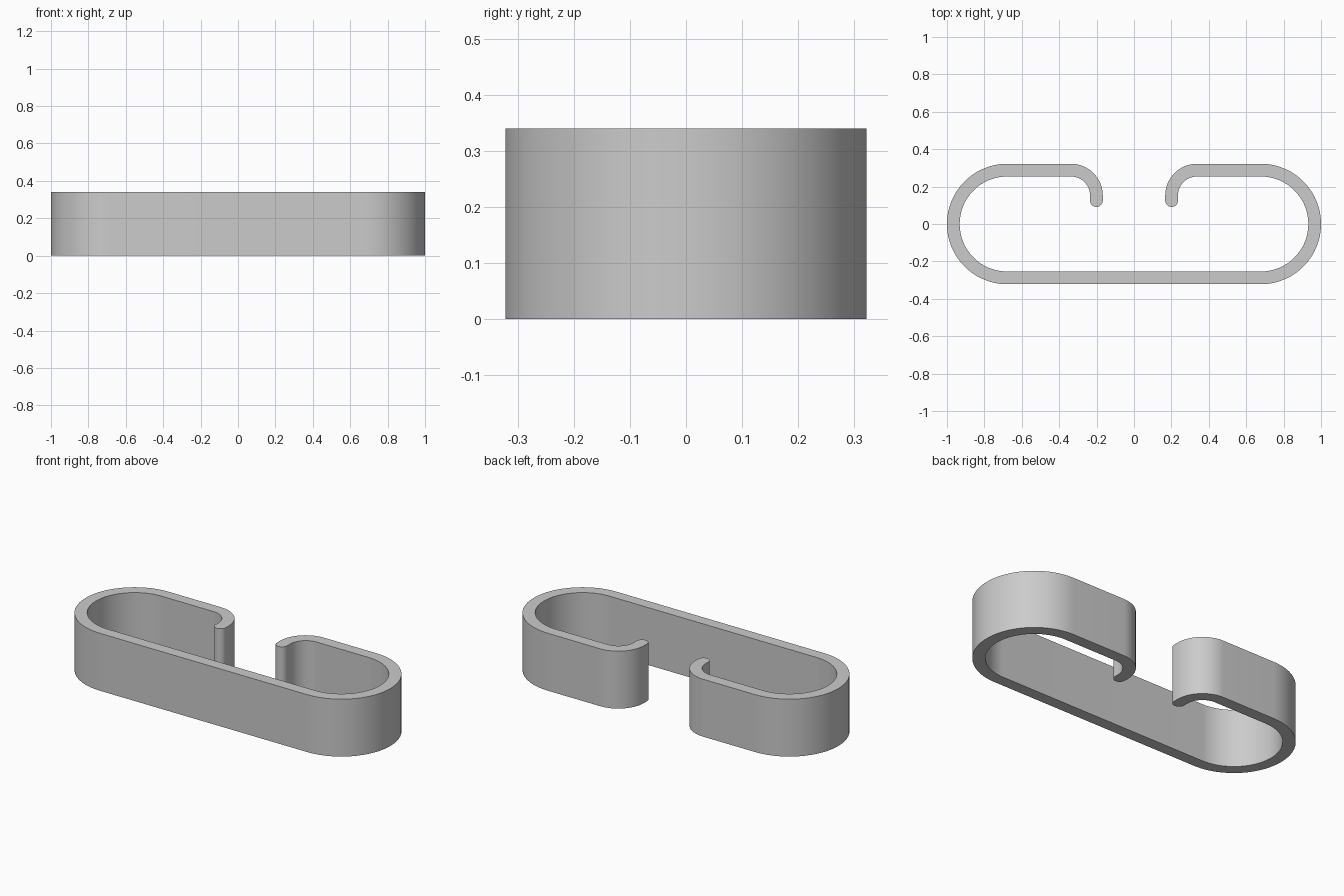
import bpy
import bmesh
from math import cos, sin, radians

cube = bpy.data.objects.get("Cube")
if cube:
    bpy.data.objects.remove(cube, do_unlink=True)

HEIGHT = 0.34
WALL = 0.068
END_R = 0.322            # outer radius of the round ends
END_X = 1 - END_R
HOOK_R = 0.17            # outer radius of the inward hooks
HOOK_X, HOOK_Y = 0.337, END_R - HOOK_R
TIP_Y = 0.125


def arc(cx, cy, r, start, end, steps):
    angles = [radians(start + (end - start) * i / steps) for i in range(steps + 1)]
    return [(cx + r * cos(a), cy + r * sin(a)) for a in angles]


# Right half of the band outline: outer wall, rounded tip, inner wall
half = arc(END_X, 0, END_R, -90, 90, 48)
half += arc(HOOK_X, HOOK_Y, HOOK_R, 90, 180, 20)
half += arc(HOOK_X - HOOK_R + WALL / 2, TIP_Y, WALL / 2, 180, 360, 16)
half += arc(HOOK_X, HOOK_Y, HOOK_R - WALL, 180, 90, 20)
half += arc(END_X, 0, END_R - WALL, 90, -90, 48)
outline = half + [(-x, y) for x, y in reversed(half)]

# Extrude the outline into the clip band
bm = bmesh.new()
base = bm.faces.new([bm.verts.new((x, y, 0)) for x, y in outline])
result = bmesh.ops.extrude_face_region(bm, geom=[base], use_keep_orig=True)
top = [v for v in result["geom"] if isinstance(v, bmesh.types.BMVert)]
bmesh.ops.translate(bm, verts=top, vec=(0, 0, HEIGHT))
bmesh.ops.recalc_face_normals(bm, faces=bm.faces)
caps = [f for f in bm.faces if len(f.verts) > 4]
bmesh.ops.triangulate(bm, faces=caps)
mesh = bpy.data.meshes.new("clip_band")
bm.to_mesh(mesh)
bm.free()

band = bpy.data.objects.new("clip_band", mesh)
bpy.context.collection.objects.link(band)

# Plain grey material
grey = bpy.data.materials.new("light_grey")
grey.use_nodes = True
colour = (0.6, 0.6, 0.6, 1)
grey.diffuse_color = colour
grey.node_tree.nodes["Principled BSDF"].inputs["Base Color"].default_value = colour
mesh.materials.append(grey)

# Smooth curved walls, sharp rims
bpy.ops.object.select_all(action="DESELECT")
band.select_set(True)
bpy.context.view_layer.objects.active = band
bpy.ops.object.shade_smooth_by_angle(angle=radians(30))
